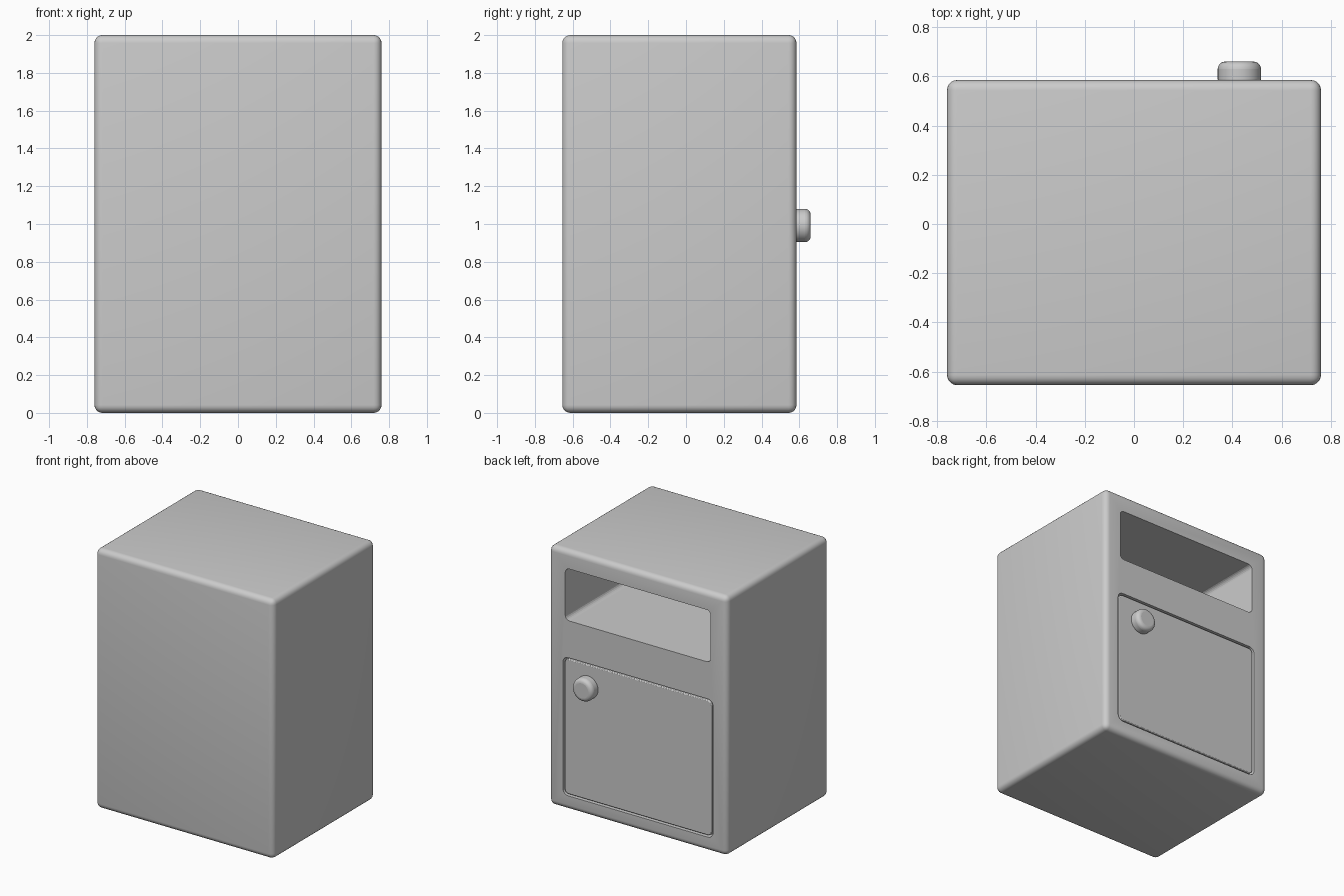
import bpy, bmesh, math
from mathutils import Matrix, Vector

if "Cube" in bpy.data.objects:
    bpy.data.objects.remove(bpy.data.objects["Cube"])


def finish(bm, name):
    bmesh.ops.recalc_face_normals(bm, faces=bm.faces)
    mesh = bpy.data.meshes.new(name)
    bm.to_mesh(mesh)
    bm.free()
    ob = bpy.data.objects.new(name, mesh)
    bpy.context.collection.objects.link(ob)
    return ob


def box(name, lo, hi, radius, corners_only=False, segments=5):
    """Rounded box; corners_only rounds just the edges that run along y."""
    lo, hi = Vector(lo), Vector(hi)
    bm = bmesh.new()
    bmesh.ops.create_cube(bm, size=1, matrix=Matrix.Translation((lo + hi) / 2)
                          @ Matrix.Diagonal((*(hi - lo), 1)))
    edges = bm.edges[:]
    if corners_only:
        edges = [e for e in edges if abs(e.verts[0].co.y - e.verts[1].co.y) > 1e-4]
    bmesh.ops.bevel(bm, geom=edges, offset=radius, segments=segments,
                    profile=0.5, affect='EDGES')
    return finish(bm, name)


def smooth(ob):
    bpy.ops.object.select_all(action='DESELECT')
    bpy.context.view_layer.objects.active = ob
    ob.select_set(True)
    bpy.ops.object.shade_smooth_by_angle(angle=math.radians(35))


def bevel(ob, width, segments):
    mod = ob.modifiers.new("Soft edges", 'BEVEL')
    mod.width, mod.segments = width, segments
    mod.limit_method, mod.angle_limit = 'ANGLE', math.radians(40)


FACE = 0.585  # plane of the door side

# Cabinet body
body = box("cabinet_body", (-0.76, -0.655, 0), (0.76, FACE, 2), 0.042)

# Open shelf and door recess
cutters = [
    box("shelf_cutter", (-0.62, -0.53, 1.46), (0.62, 0.8, 1.86), 0.035, True),
    box("door_cutter", (-0.64, FACE - 0.05, 0.11), (0.64, 0.8, 1.175), 0.045, True),
]
for cutter in cutters:
    cutter.hide_render = True
    cutter.hide_viewport = True
    cut = body.modifiers.new(cutter.name, 'BOOLEAN')
    cut.operation, cut.solver, cut.object = 'DIFFERENCE', 'EXACT', cutter
smooth(body)

# Door panel, leaving a thin gap all round
door = box("door", (-0.627, FACE - 0.06, 0.123), (0.627, FACE - 0.002, 1.162), 0.035, True)
bevel(door, 0.006, 2)
smooth(door)

# Round door knob
bm = bmesh.new()
bmesh.ops.create_cone(bm, cap_ends=True, segments=40, radius1=0.088, radius2=0.088,
                      depth=0.10, matrix=Matrix.Translation((0.428, 0.61, 0.992))
                      @ Matrix.Rotation(math.radians(-90), 4, 'X'))
knob = finish(bm, "door_knob")
bevel(knob, 0.03, 5)
smooth(knob)
